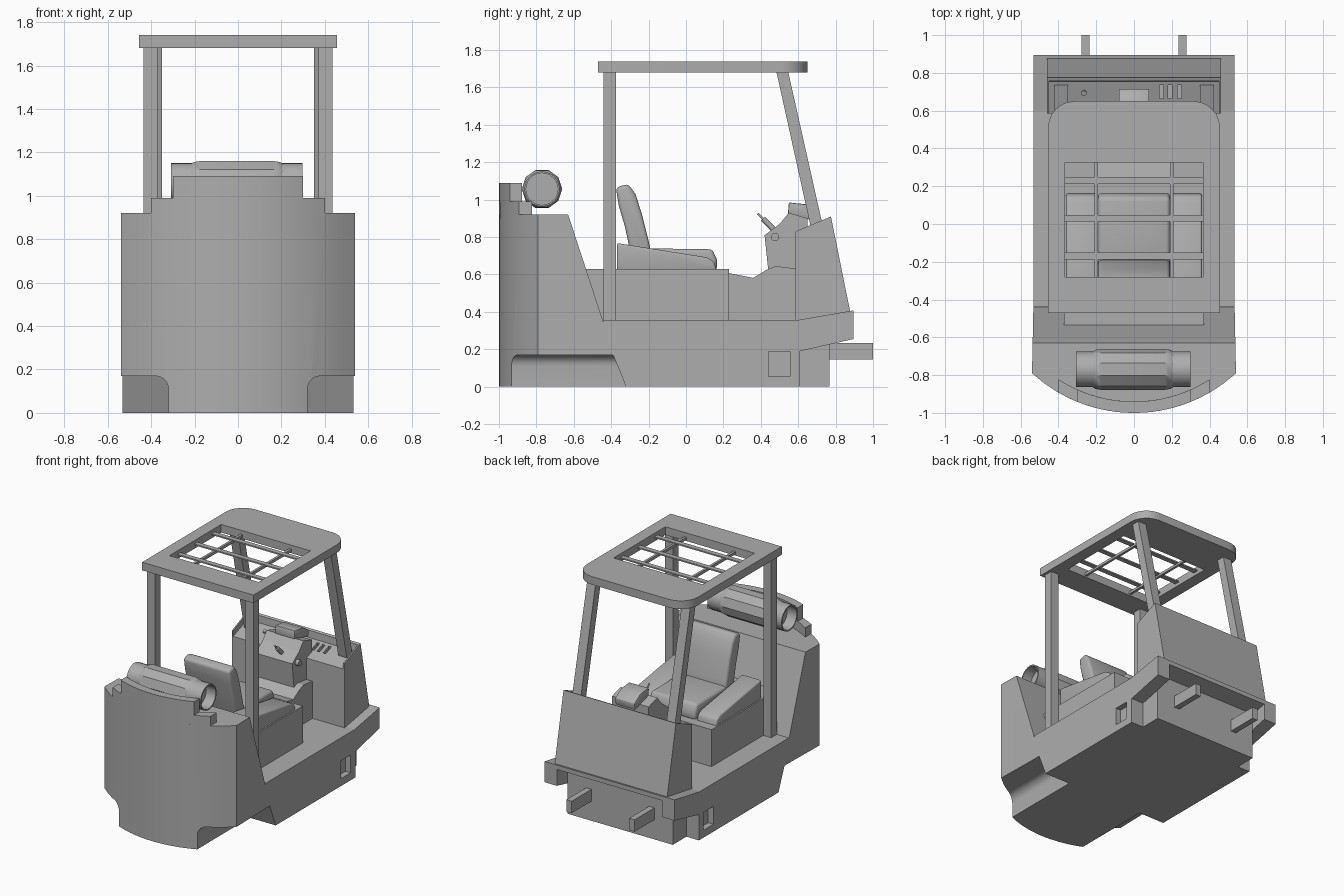
import bpy, bmesh, math
from mathutils import Vector, Matrix

if "Cube" in bpy.data.objects:
    bpy.data.objects.remove(bpy.data.objects["Cube"])

grey = bpy.data.materials.new("dark_grey")
grey.diffuse_color = (0.42, 0.42, 0.42, 1)
grey.use_nodes = True
grey.node_tree.nodes["Principled BSDF"].inputs["Base Color"].default_value = grey.diffuse_color


def new_obj(name, bm):
    bmesh.ops.recalc_face_normals(bm, faces=bm.faces)
    me = bpy.data.meshes.new(name)
    bm.to_mesh(me)
    bm.free()
    me.materials.append(grey)
    ob = bpy.data.objects.new(name, me)
    bpy.context.collection.objects.link(ob)
    return ob


def prism(name, pts, axis, a, b):
    """Extrude a 2D outline along an axis: X takes (y,z), Y takes (x,z), Z takes (x,y)."""
    put = {'X': lambda p, t: (t, p[0], p[1]), 'Y': lambda p, t: (p[0], t, p[1]),
           'Z': lambda p, t: (p[0], p[1], t)}[axis]
    bm = bmesh.new()
    lo = [bm.verts.new(put(p, a)) for p in pts]
    hi = [bm.verts.new(put(p, b)) for p in pts]
    bm.faces.new(lo)
    bm.faces.new(hi)
    n = len(pts)
    for i in range(n):
        bm.faces.new((lo[i], lo[(i + 1) % n], hi[(i + 1) % n], hi[i]))
    return new_obj(name, bm)


def box(name, x, y, z):
    return prism(name, [(x[0], y[0]), (x[1], y[0]), (x[1], y[1]), (x[0], y[1])], 'Z', *z)


def lathe(name, prof, centre, direction, n):
    """Spin (radius, height) points about an axis and cap both ends."""
    bm = bmesh.new()
    rot = Vector(direction).to_track_quat('Z', 'Y').to_matrix().to_4x4()
    rings = [[bm.verts.new((r * math.cos(2 * math.pi * i / n), r * math.sin(2 * math.pi * i / n), h))
              for i in range(n)] for r, h in prof]
    for p, q in zip(rings, rings[1:]):
        for i in range(n):
            bm.faces.new((p[i], p[(i + 1) % n], q[(i + 1) % n], q[i]))
    bm.faces.new(rings[0])
    bm.faces.new(rings[-1])
    bm.transform(Matrix.Translation(centre) @ rot)
    return new_obj(name, bm)


def activate(ob):
    bpy.ops.object.select_all(action='DESELECT')
    ob.select_set(True)
    bpy.context.view_layer.objects.active = ob


def boolean(ob, cutter, op='DIFFERENCE'):
    m = ob.modifiers.new("cut", 'BOOLEAN')
    m.operation, m.object, m.solver = op, cutter, 'EXACT'
    activate(ob)
    bpy.ops.object.modifier_apply(modifier=m.name)
    bpy.data.objects.remove(cutter)


def soften(ob, width=0, seg=3):
    activate(ob)
    if width:
        m = ob.modifiers.new("bevel", 'BEVEL')
        m.width, m.segments, m.angle_limit = width, seg, math.radians(35)
        bpy.ops.object.modifier_apply(modifier=m.name)
    bpy.ops.object.shade_smooth_by_angle(angle=math.radians(35))


def arc(r, x0, x1, n=16):
    """Points on the curved front of the counterweight."""
    return [(x, -0.2 - math.sqrt(r * r - x * x)) for x in (x0 + (x1 - x0) * i / n for i in range(n + 1))]


# Main body: plan outline intersected with the side profile
plan = arc(0.80, -0.54, 0.54) + [(0.533, -0.45), (0.533, 0.895), (-0.533, 0.895), (-0.533, -0.45)]
body = prism("body", plan, 'Z', 0, 1)
side = [(-1.1, 0), (0.61, 0), (0.61, 0.19), (0.895, 0.255), (0.895, 0.395), (0.6, 0.34),
        (-0.44, 0.34), (-0.63, 0.92), (-1.1, 0.92)]
boolean(body, prism("side_cutter", side, 'X', -0.7, 0.7), 'INTERSECT')

# Hollow between the two rear wings
boolean(body, prism("hollow_cutter", [(0.7, -0.1), (1, -0.1), (1, 0.395), (0.7, 0.34)], 'X', -0.43, 0.43))

# Wheel arches and side step slots
for s in (-1, 1):
    curve = [(s * (0.38 - 0.06 * math.cos(t)), 0.11 + 0.06 * math.sin(t))
             for t in (math.pi / 2 * i / 6 for i in range(7))]
    cut = prism("arch_cutter", [(s * 0.32, -0.05)] + curve + [(s * 0.7, 0.17), (s * 0.7, -0.05)],
                'Y', -1.1, -0.32)
    for v in cut.data.vertices:
        if v.co.y > -1:
            v.co.y -= 0.41 * v.co.z
    boolean(body, cut)
    boolean(body, box("slot_cutter", sorted((s * 0.49, s * 0.6)), (0.44, 0.555), (0.055, 0.187)))
soften(body)

# Stepped rim on the counterweight
for name, w, z0, z1 in (("rim_lower", 0.4, 0.90, 0.99), ("rim_upper", 0.3, 0.985, 1.09)):
    soften(prism(name, arc(0.80, -w, w) + arc(0.74, w, -w), 'Z', z0, z1))

# Gas tank with open collars
soften(lathe("gas_tank", [(0.088, -0.22), (0.103, -0.20), (0.108, -0.17), (0.108, 0.17), (0.103, 0.20),
                          (0.088, 0.22)], (-0.005, -0.77, 1.057), (1, 0, 0), 10))
for s in (-1, 1):
    soften(lathe("tank_collar", [(0.094, 0.19), (0.094, 0.303), (0.085, 0.303), (0.085, 0.225)],
                 (-0.005, -0.77, 1.057), (s, 0, 0), 24))

# Floor plate, rear axle block and coupling bars
prism("floor_plate", [(-0.44, 0.335), (0.6, 0.335), (0.895, 0.39), (0.895, 0.408), (0.6, 0.357),
                      (-0.44, 0.357)], 'X', -0.533, 0.533)
prism("axle_block", [(0.58, 0), (0.768, 0), (0.768, 0.365), (0.58, 0.335)], 'X', -0.43, 0.43)
for s in (-1, 1):
    box("coupling_bar", (s * 0.257 - 0.022, s * 0.257 + 0.022), (0.75, 1.0), (0.145, 0.233))

# Seat base and centre tunnel
prism("seat_base", [(-0.46, 0.34), (0.23, 0.34), (0.23, 0.63), (-0.54, 0.63)], 'X', -0.37, 0.37)
prism("tunnel", [(0.2, 0.34), (0.6, 0.34), (0.6, 0.63), (0.48, 0.645), (0.43, 0.625), (0.36, 0.582),
                 (0.23, 0.607), (0.2, 0.607)], 'X', -0.2, 0.2)

# Seat
soften(prism("seat_cushion", [(-0.28, 0.62), (0.165, 0.62), (0.165, 0.68), (0.14, 0.735), (-0.25, 0.74)],
             'X', -0.19, 0.19), 0.02)
soften(prism("seat_back", [(-0.29, 0.68), (-0.18, 0.68), (-0.2, 0.78), (-0.235, 0.92), (-0.27, 1.03),
                           (-0.31, 1.085), (-0.375, 1.065), (-0.36, 0.97), (-0.325, 0.85)],
             'X', -0.19, 0.19), 0.02)
for s in (-1, 1):
    soften(prism("side_armrest", [(-0.37, 0.62), (0.165, 0.62), (0.15, 0.67), (0.11, 0.692), (-0.37, 0.768)],
                 'X', *sorted((s * 0.2, s * 0.36))), 0.012)

# Cowl with recessed dashboard
cowl = prism("cowl", [(0.585, 0.335), (0.88, 0.39), (0.775, 0.91), (0.585, 0.83)], 'X', -0.46, 0.46)
boolean(cowl, prism("dash_cutter", [(0.5, 0.79), (0.585, 0.79), (0.755, 0.85), (0.762, 0.96), (0.5, 0.96)],
                    'X', -0.45, 0.45))
for x in (0.145, 0.19, 0.24):
    boolean(cowl, box("vent_cutter", (x - 0.011, x + 0.011), (0.665, 0.735), (0.79, 0.9)))
lathe("key_switch", [(0.014, -0.02), (0.014, 0.012)], (-0.265, 0.695, 0.83), (0, -0.33, 1), 12)

# Steering console, display and control lever
prism("steering_console", [(0.44, 0.62), (0.6, 0.62), (0.65, 0.8), (0.65, 0.9), (0.55, 0.93), (0.5, 0.87),
                           (0.42, 0.81)], 'X', -0.15, 0.15)
soften(prism("display", [(0.545, 0.925), (0.64, 0.9), (0.71, 0.88), (0.715, 0.93), (0.645, 0.975),
                         (0.55, 0.985)], 'X', -0.08, 0.08), 0.006, 2)
soften(lathe("lever_hub", [(0.022, -0.1), (0.022, 0.145)], (0.03, 0.476, 0.80), (1, 0, 0), 12))
soften(lathe("lever_grip", [(0.015, 0), (0.015, 0.11), (0.006, 0.11), (0.006, 0.15)],
             (0.03, 0.49, 0.82), (0, -0.7, 0.7), 12))

# Overhead guard posts
for s in (-1, 1):
    box("front_post", sorted((s * 0.37, s * 0.435)), (-0.44, -0.375), (0.34, 1.69))
    prism("rear_post", [(0.672, 0.83), (0.738, 0.83), (0.545, 1.69), (0.482, 1.69)],
          'X', *sorted((s * 0.35, s * 0.42)))

# Overhead guard roof with rounded rear corners and a barred opening
corner = [(0.315 + 0.14 * math.cos(t), 0.51 + 0.14 * math.sin(t))
          for t in (math.pi / 2 * i / 6 for i in range(7))]
roof = prism("guard_roof", [(-0.455, -0.47), (0.455, -0.47)] + corner + [(-x, y) for x, y in corner[::-1]],
             'Z', 1.68, 1.74)
boolean(roof, box("opening_cutter", (-0.365, 0.365), (-0.28, 0.325), (1.6, 1.8)))
soften(roof)
for x in (-0.2, 0.2):
    box("guard_bar_long", (x - 0.009, x + 0.009), (-0.29, 0.335), (1.69, 1.71))
for y in (0.23, 0.03, -0.17):
    box("guard_bar_cross", (-0.375, 0.375), (y - 0.018, y + 0.018), (1.705, 1.715))
